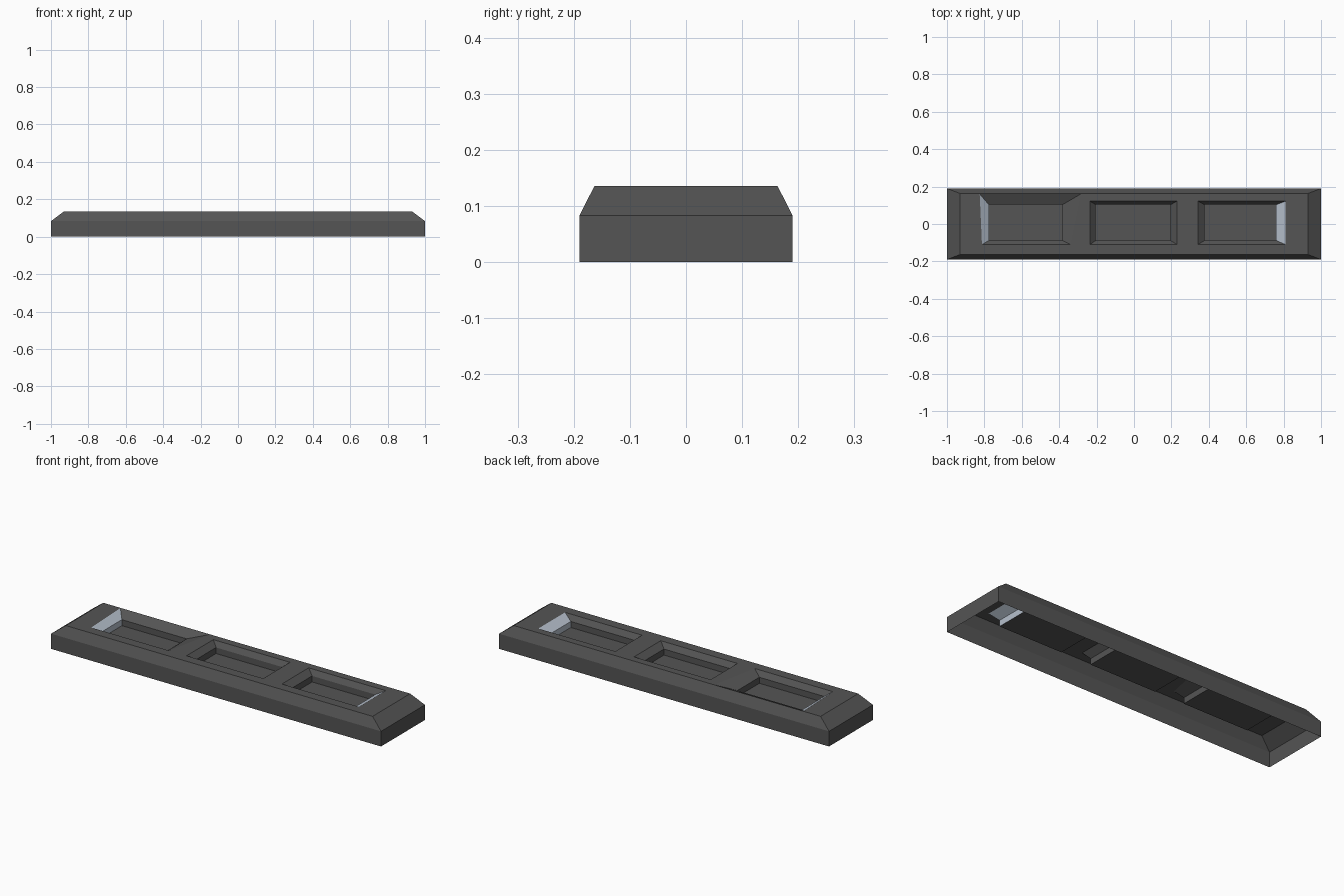
import bpy, bmesh

if "Cube" in bpy.data.objects:
    bpy.data.objects.remove(bpy.data.objects["Cube"])


def material(name, rgb):
    m = bpy.data.materials.new(name)
    m.diffuse_color = (*rgb, 1)
    m.use_nodes = True
    m.node_tree.nodes["Principled BSDF"].inputs["Base Color"].default_value = m.diffuse_color
    return m


dark = material("dark_grey", (0.09, 0.09, 0.09))
light = material("pale_blue_grey", (0.47, 0.53, 0.61))


def make_object(name, bm, mats):
    me = bpy.data.meshes.new(name)
    bm.to_mesh(me)
    bm.free()
    for m in mats:
        me.materials.append(m)
    ob = bpy.data.objects.new(name, me)
    bpy.context.collection.objects.link(ob)
    return ob


def ring(bm, pts, z):
    return [bm.verts.new((x, y, z)) for x, y in pts]


def rect(x0, x1, y0, y1):
    return [(x0, y0), (x1, y0), (x1, y1), (x0, y1)]


def bridge(bm, a, b):
    # quads between two four-cornered rings: front, right, back, left
    return [bm.faces.new((a[i], a[(i + 1) % 4], b[(i + 1) % 4], b[i])) for i in range(4)]


TOP, LEDGE, FLOOR = 0.136, 0.108, 0.075

# Hollow shell, open underneath, with a bevelled top edge
bm = bmesh.new()
base = ring(bm, rect(-1, 1, -0.19, 0.19), 0)
shoulder = ring(bm, rect(-1, 1, -0.19, 0.19), 0.083)
rim = ring(bm, rect(-0.93, 0.93, -0.163, 0.163), TOP)
bridge(bm, base, shoulder)
bridge(bm, shoulder, rim)

# Three recesses; the first has a wide shallow back slope
openings = [
    [(-0.813, -0.11), (-0.34, -0.11), (-0.285, 0.16), (-0.825, 0.16)],
    rect(-0.235, 0.23, -0.11, 0.122),
    rect(0.343, 0.81, -0.11, 0.122),
]
floors = [(-0.776, -0.383), (-0.205, 0.195), (0.377, 0.76)]
holes = []
for i, (opening, (x0, x1)) in enumerate(zip(openings, floors)):
    upper = ring(bm, opening, TOP)
    inner = rect(x0, x1, -0.088, 0.103)
    ledge, floor = ring(bm, inner, LEDGE), ring(bm, inner, FLOOR)
    holes.append(upper)
    walls = [bridge(bm, upper, ledge), bridge(bm, ledge, floor)]
    bm.faces.new(floor)
    # pale plates on the two outermost end walls
    for faces in walls:
        if i == 0:
            faces[3].material_index = 1
        if i == 2:
            faces[1].material_index = 1

# Top plate around the recesses: ends, ribs, front and back bars
a, b, c = holes
bm.faces.new((rim[0], a[0], a[3], rim[3]))
bm.faces.new((c[1], rim[1], rim[2], c[2]))
for l, r in ((a, b), (b, c)):
    bm.faces.new((l[1], r[0], r[3], l[2]))
bm.faces.new((rim[0], rim[1], c[1], c[0], b[1], b[0], a[1], a[0]))
bm.faces.new((rim[3], a[3], a[2], b[3], b[2], c[3], c[2], rim[2]))
make_object("tray_shell", bm, [dark, light])
